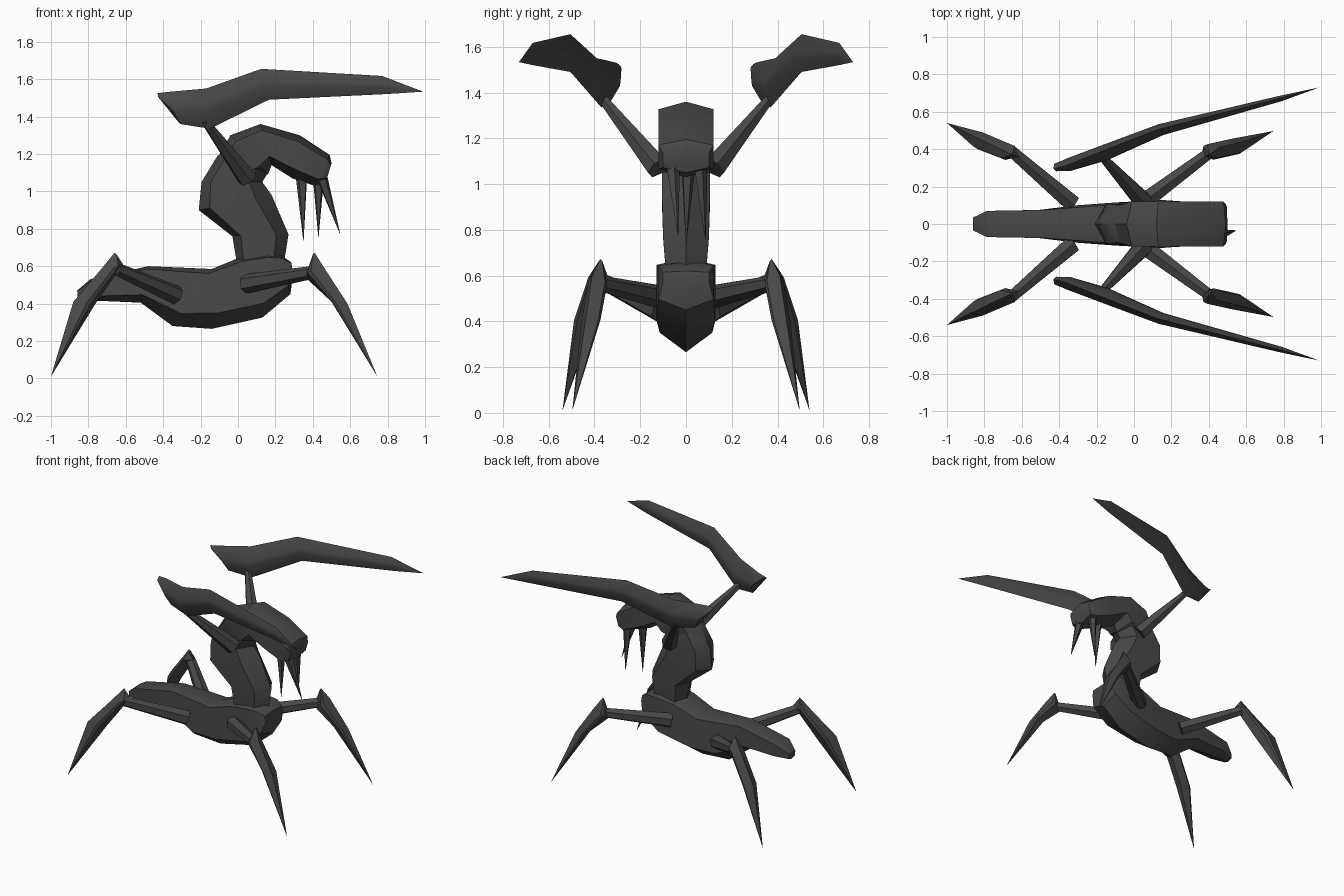
import bpy, bmesh, math
from mathutils import Vector

hide = bpy.data.materials.new("charcoal hide")
hide.diffuse_color = (0.065, 0.065, 0.065, 1)


def finish(name, bm, mirror=False):
    bmesh.ops.recalc_face_normals(bm, faces=bm.faces)
    me = bpy.data.meshes.new(name)
    bm.to_mesh(me)
    bm.free()
    me.materials.append(hide)
    ob = bpy.data.objects.new(name, me)
    bpy.context.collection.objects.link(ob)
    if mirror:
        m = ob.modifiers.new("mirror", 'MIRROR')
        m.use_axis = (False, True, False)
    bpy.ops.object.select_all(action='DESELECT')
    bpy.context.view_layer.objects.active = ob
    ob.select_set(True)
    bpy.ops.object.shade_smooth_by_angle(angle=math.radians(35))
    return ob


def loft(name, sections, side=(0, 1, 0), top=0.15, low=0.22, tip=None, mirror=False):
    """Skin hexagonal rings, each given as ridge point, keel point, half width."""
    bm = bmesh.new()
    side = Vector(side).normalized()
    rings = []
    for a, b, w in sections:
        a, b = [Vector(p) if len(p) == 3 else Vector((p[0], 0, p[1])) for p in (a, b)]
        hi, lo, s = a.lerp(b, top), b.lerp(a, low), side * w
        rings.append([bm.verts.new(p) for p in (a, hi + s, lo + s, b, lo - s, hi - s)])
    for r, q in zip(rings, rings[1:]):
        for i in range(6):
            j = (i + 1) % 6
            bm.faces.new((r[i], r[j], q[j], q[i]))
    bm.faces.new(rings[0])
    if tip:
        t = bm.verts.new(tip)
        for i in range(6):
            bm.faces.new((rings[-1][i], rings[-1][(i + 1) % 6], t))
    else:
        bm.faces.new(rings[-1])
    return finish(name, bm, mirror)


def spike(name, start, end, r1, r2, sides=6, mirror=False):
    """Tapered rod between two points."""
    start, end = Vector(start), Vector(end)
    d = end - start
    bm = bmesh.new()
    bmesh.ops.create_cone(bm, cap_ends=True, segments=sides, radius1=r1, radius2=r2, depth=d.length)
    bmesh.ops.rotate(bm, matrix=d.to_track_quat('Z', 'Y').to_matrix(), verts=bm.verts)
    bmesh.ops.translate(bm, vec=(start + end) / 2, verts=bm.verts)
    return finish(name, bm, mirror)


# Abdomen and tail, from tail end to chest
loft("abdomen", [
    ((-0.86, 0.47), (-0.855, 0.42), 0.035),
    ((-0.79, 0.53), (-0.75, 0.415), 0.07),
    ((-0.48, 0.60), (-0.52, 0.405), 0.075),
    ((-0.14, 0.585), (-0.35, 0.28), 0.10),
    ((0.03, 0.655), (-0.14, 0.265), 0.115),
    ((0.16, 0.675), (0.13, 0.325), 0.128),
    ((0.23, 0.66), (0.28, 0.45), 0.12),
    ((0.285, 0.62), (0.295, 0.56), 0.10)], top=0.08)

# Curved neck
loft("neck", [
    ((0.00, 0.58), (0.24, 0.58), 0.085),
    ((-0.03, 0.76), (0.27, 0.77), 0.10),
    ((-0.21, 0.90), (0.18, 0.98), 0.105),
    ((-0.195, 1.05), (0.13, 1.05), 0.105),
    ((-0.11, 1.19), (0.16, 1.10), 0.10),
    ((0.00, 1.25), (0.12, 1.18), 0.08)])

# Hooded head
loft("head", [
    ((-0.11, 1.18), (0.10, 1.08), 0.10),
    ((-0.04, 1.30), (0.16, 1.09), 0.12),
    ((0.12, 1.36), (0.18, 1.14), 0.12),
    ((0.33, 1.30), (0.29, 1.07), 0.12),
    ((0.49, 1.195), (0.41, 1.03), 0.12),
    ((0.50, 1.15), (0.47, 1.05), 0.10)])

# Hanging fangs
fangs = [((0.34, 0.01, 1.10), (0.35, 0.0, 0.735)),
         ((0.43, 0.06, 1.10), (0.43, 0.085, 0.755)),
         ((0.44, -0.06, 1.10), (0.545, -0.035, 0.775))]
for i, (a, b) in enumerate(fangs):
    spike(f"fang_{i + 1}", a, b, 0.034, 0.001, 5)

# Walking legs: thigh rod and pointed shin, mirrored to the other side
spike("front_thigh", (0.04, 0.11, 0.505), (0.39, 0.37, 0.565), 0.052, 0.035, mirror=True)
loft("front_shin", [
    ((0.41, 0.375, 0.672), (0.40, 0.37, 0.655), 0.008),
    ((0.455, 0.41, 0.60), (0.36, 0.36, 0.54), 0.045),
    ((0.585, 0.44, 0.40), (0.50, 0.39, 0.41), 0.045)],
    side=(-0.6, 0.8, 0), top=0.4, low=0.4, tip=(0.745, 0.497, 0.01), mirror=True)
spike("rear_thigh", (-0.33, 0.11, 0.445), (-0.65, 0.385, 0.585), 0.052, 0.035, mirror=True)
loft("rear_shin", [
    ((-0.66, 0.375, 0.672), (-0.65, 0.37, 0.655), 0.008),
    ((-0.735, 0.41, 0.58), (-0.615, 0.36, 0.61), 0.045),
    ((-0.88, 0.48, 0.41), (-0.765, 0.41, 0.395), 0.045)],
    side=(0.55, 0.83, 0), top=0.4, low=0.4, tip=(-1.0, 0.54, 0.01), mirror=True)

# Raised arms with long swept blades
spike("arm", (0.05, 0.12, 1.07), (-0.18, 0.37, 1.38), 0.055, 0.022, mirror=True)
loft("arm_blade", [
    ((-0.43, 0.295, 1.525), (-0.41, 0.31, 1.485), 0.02),
    ((-0.37, 0.31, 1.532), (-0.31, 0.33, 1.36), 0.035),
    ((-0.17, 0.39, 1.55), (-0.15, 0.37, 1.335), 0.04),
    ((0.125, 0.505, 1.655), (0.165, 0.505, 1.49), 0.03),
    ((0.77, 0.67, 1.617), (0.79, 0.67, 1.52), 0.015)],
    side=(-0.3, 0.95, 0), top=0.4, low=0.4, tip=(0.99, 0.73, 1.533), mirror=True)
